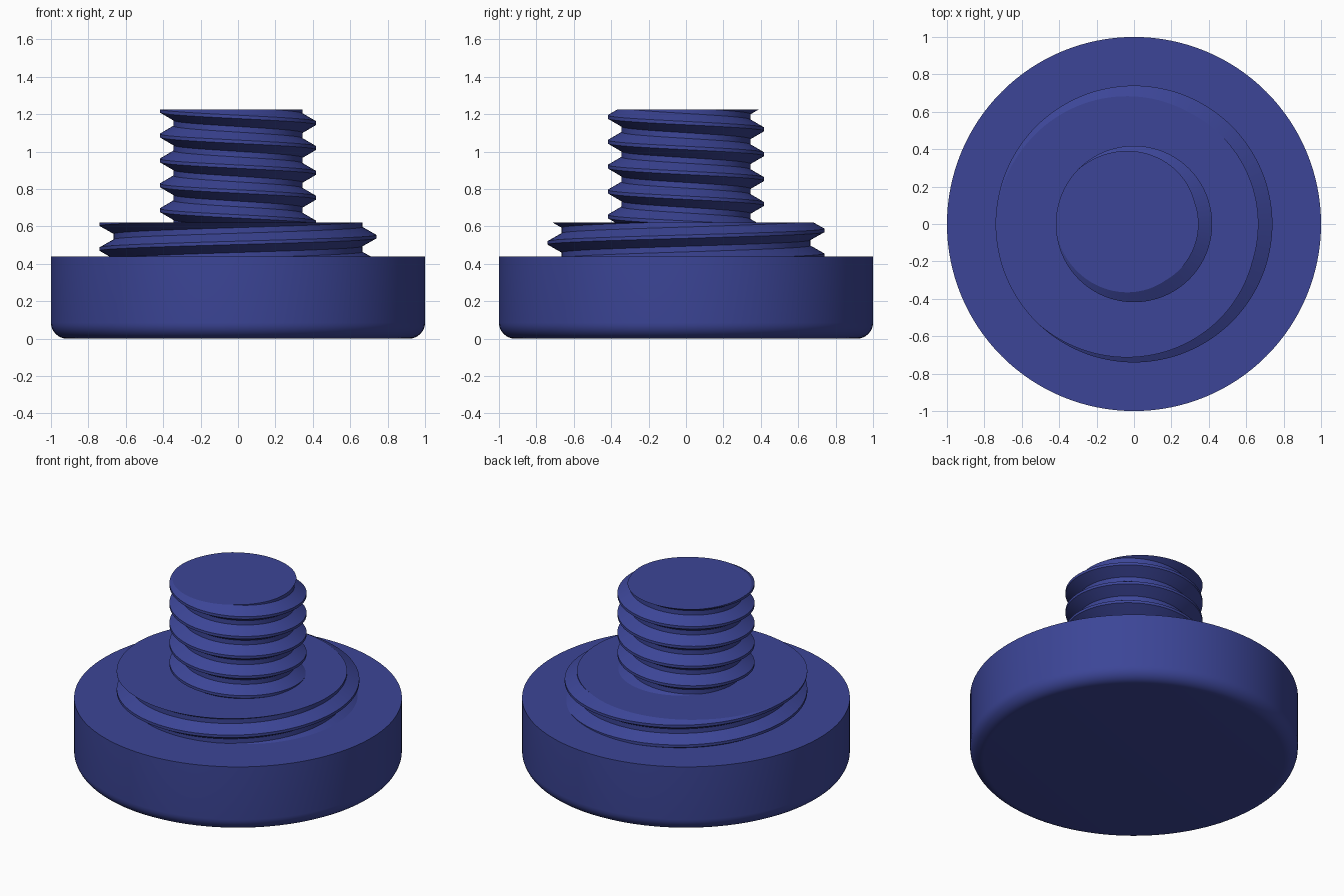
import bpy, bmesh, math

if "Cube" in bpy.data.objects:
    bpy.data.objects.remove(bpy.data.objects["Cube"])

SIDES = 128

blue = bpy.data.materials.new("blue")
blue.diffuse_color = (0.045, 0.06, 0.31, 1)
blue.use_nodes = True
blue.node_tree.nodes["Principled BSDF"].inputs["Base Color"].default_value = blue.diffuse_color


def make_object(name, bm):
    bmesh.ops.recalc_face_normals(bm, faces=bm.faces)
    mesh = bpy.data.meshes.new(name)
    bm.to_mesh(mesh)
    bm.free()
    obj = bpy.data.objects.new(name, mesh)
    bpy.context.collection.objects.link(obj)
    mesh.materials.append(blue)
    bpy.ops.object.select_all(action='DESELECT')
    obj.select_set(True)
    bpy.context.view_layer.objects.active = obj
    bpy.ops.object.shade_smooth_by_angle(angle=math.radians(25))
    return obj


def threaded_rod(name, root, crest, z0, z1, crest_z, hand, pitch=0.133):
    """Helical thread; crest_z is the crest height on +x, hand is +1 right / -1 left."""
    # one pitch of the profile: (radius, height from crest centre)
    tooth = [(crest, -0.009), (crest, 0.009),
             (root, pitch / 2 - 0.015), (root, pitch / 2 + 0.015)]
    first = math.floor((z0 - crest_z) / pitch) - 2
    last = math.ceil((z1 - crest_z) / pitch) + 2
    profile = [(r, crest_z + t * pitch + dz) for t in range(first, last + 1) for r, dz in tooth]
    bm = bmesh.new()
    columns = []
    for j in range(SIDES + 1):
        a = 2 * math.pi * j / SIDES
        lift = hand * pitch * j / SIDES
        columns.append([bm.verts.new((r * math.cos(a), r * math.sin(a), z + lift))
                        for r, z in profile])
    for c, d in zip(columns, columns[1:]):
        for k in range(len(profile) - 1):
            bm.faces.new((c[k], d[k], d[k + 1], c[k + 1]))
    bmesh.ops.remove_doubles(bm, verts=bm.verts, dist=1e-5)
    # trim both ends flat, then cap them
    for z, n in ((z0, -1), (z1, 1)):
        bmesh.ops.bisect_plane(bm, geom=bm.verts[:] + bm.edges[:] + bm.faces[:], dist=1e-6,
                               plane_co=(0, 0, z), plane_no=(0, 0, n), clear_outer=True)
    bmesh.ops.holes_fill(bm, edges=[e for e in bm.edges if e.is_boundary], sides=0)
    return make_object(name, bm)


# Base disc with rounded lower rim
bm = bmesh.new()
bmesh.ops.create_cone(bm, cap_ends=True, segments=SIDES, radius1=1, radius2=1, depth=0.44)
bmesh.ops.translate(bm, verts=bm.verts, vec=(0, 0, 0.22))
rim = [e for e in bm.edges if all(v.co.z < 0.01 for v in e.verts)]
bmesh.ops.bevel(bm, geom=rim, offset=0.085, segments=8, profile=0.5, affect='EDGES')
make_object("base_disc", bm)

# Wide right-hand thread, narrow left-hand thread
threaded_rod("wide_thread", 0.665, 0.74, 0.43, 0.62, 0.545, 1)
threaded_rod("narrow_thread", 0.345, 0.418, 0.60, 1.226, 1.152, -1)
